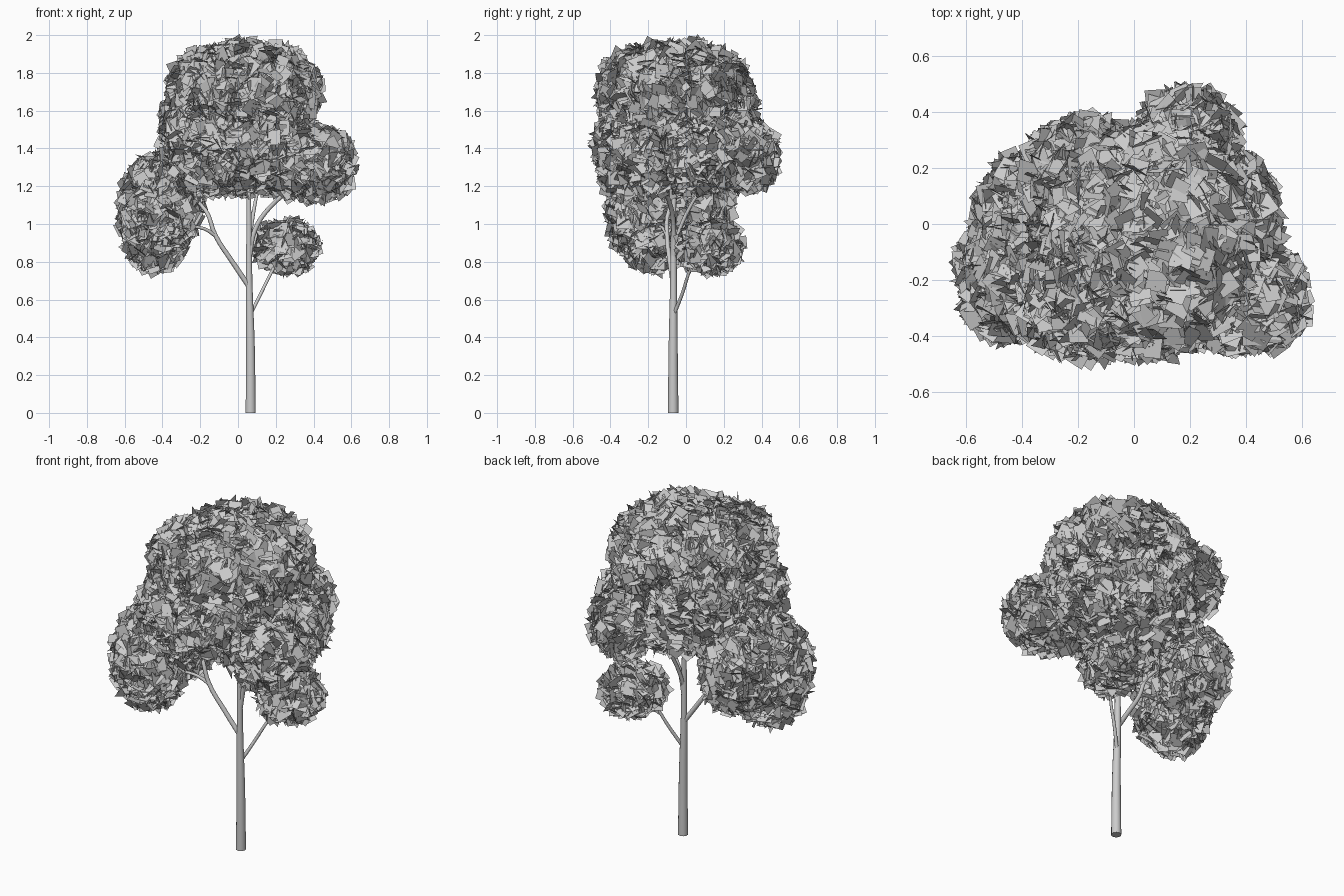
import bpy, bmesh, math, random
from mathutils import Vector, Matrix

if "Cube" in bpy.data.objects:
    bpy.data.objects.remove(bpy.data.objects["Cube"])

random.seed(7)

# Foliage clumps: name, centre, radii, boxiness exponent
CLUMPS = [
    ("crown_top", (0.045, -0.055, 1.70), (0.39, 0.405, 0.268), 2.1),
    ("crown_top_front", (-0.10, -0.21, 1.71), (0.265, 0.255, 0.22), 2.3),
    ("crown_middle", (0.03, -0.055, 1.41), (0.405, 0.42, 0.25), 2.3),
    ("crown_middle_front", (-0.17, -0.25, 1.42), (0.24, 0.225, 0.24), 2.3),
    ("crown_middle_back", (-0.18, 0.15, 1.55), (0.22, 0.23, 0.21), 2.2),
    ("crown_right", (0.375, -0.265, 1.32), (0.235, 0.19, 0.19), 2.6),
    ("crown_right_back", (0.34, -0.01, 1.35), (0.18, 0.27, 0.19), 2.1),
    ("crown_back", (0.19, 0.31, 1.36), (0.18, 0.18, 0.19), 2.0),
    ("crown_left_front", (-0.435, -0.18, 1.06), (0.195, 0.235, 0.31), 2.0),
    ("crown_left_back", (-0.37, 0.04, 1.13), (0.19, 0.21, 0.25), 2.0),
    ("crown_low", (0.255, 0.125, 0.88), (0.16, 0.165, 0.13), 2.2),
]


def level(p, clump):
    """Below 1 inside the clump, 1 on its surface."""
    _, c, r, e = clump
    return sum(abs((p[i] - c[i]) / r[i]) ** e for i in range(3)) ** (1 / e)


def add_leaf_clump(clump):
    """Shell of square leaf cards, leaving out those buried in other clumps."""
    name, c, r, e = clump
    c = Vector(c)
    area = 4 * math.pi * ((r[0]*r[1])**1.6 / 3 + (r[0]*r[2])**1.6 / 3 + (r[1]*r[2])**1.6 / 3) ** (1 / 1.6)
    bm = bmesh.new()
    for _ in range(int(area * 1250)):
        d = Vector([random.gauss(0, 1) for _ in range(3)]).normalized()
        k = sum(abs(v) ** e for v in d) ** (-1 / e) * random.uniform(0.82, 1.0)
        p = c + Vector([d[i] * r[i] * k for i in range(3)])
        if any(level(p, o) < 0.8 for o in CLUMPS if o is not clump):
            continue
        out = Vector([d[i] / r[i] for i in range(3)]).normalized()
        n = out + Vector([random.gauss(0, 0.75) for _ in range(3)])
        rot = n.to_track_quat('Z', 'Y').to_matrix().to_4x4()
        spin = Matrix.Rotation(random.uniform(0, math.tau), 4, 'Z')
        h = random.uniform(0.028, 0.042)
        m = Matrix.Translation(p) @ rot @ spin
        bm.faces.new([bm.verts.new(m @ Vector((x * h, y * h, 0)))
                      for x, y in ((-1, -1), (1, -1), (1, 1), (-1, 1))])
    me = bpy.data.meshes.new(name)
    bm.to_mesh(me)
    bm.free()
    bpy.context.collection.objects.link(bpy.data.objects.new(name, me))


def add_limb(name, points):
    """Tapered round limb through (x, y, z, radius) points."""
    cu = bpy.data.curves.new(name, 'CURVE')
    cu.dimensions = '3D'
    cu.bevel_depth = 1.0
    cu.bevel_resolution = 3
    cu.use_fill_caps = True
    cu.resolution_u = 4
    sp = cu.splines.new('BEZIER')
    sp.bezier_points.add(len(points) - 1)
    for bp, (x, y, z, rad) in zip(sp.bezier_points, points):
        bp.co = (x, y, z)
        bp.radius = rad
        bp.handle_left_type = bp.handle_right_type = 'AUTO'
    tmp = bpy.data.objects.new(name + "_path", cu)
    bpy.context.collection.objects.link(tmp)
    bpy.context.view_layer.update()
    me = bpy.data.meshes.new_from_object(tmp.evaluated_get(bpy.context.evaluated_depsgraph_get()))
    bpy.data.objects.remove(tmp)
    # Weld the caps and point all faces outward
    bm = bmesh.new()
    bm.from_mesh(me)
    bmesh.ops.remove_doubles(bm, verts=bm.verts, dist=0.0002)
    bmesh.ops.recalc_face_normals(bm, faces=bm.faces)
    bm.to_mesh(me)
    bm.free()
    ob = bpy.data.objects.new(name, me)
    bpy.context.collection.objects.link(ob)
    ob.select_set(True)
    bpy.context.view_layer.objects.active = ob
    bpy.ops.object.shade_smooth_by_angle(angle=math.radians(50))
    ob.select_set(False)


# Trunk and branches
add_limb("trunk", [(0.067, -0.068, 0, 0.028), (0.066, -0.068, 0.35, 0.024),
                   (0.059, -0.066, 0.7, 0.018), (0.058, -0.066, 1.0, 0.014),
                   (0.055, -0.06, 1.3, 0.011), (0.05, -0.05, 1.7, 0.006)])
add_limb("branch_left", [(0.058, -0.066, 0.67, 0.014), (-0.03, -0.085, 0.80, 0.013),
                         (-0.12, -0.10, 0.94, 0.012), (-0.17, -0.09, 1.07, 0.011),
                         (-0.30, 0.02, 1.18, 0.006)])
add_limb("twig_left", [(-0.115, -0.10, 0.935, 0.010), (-0.18, -0.12, 0.975, 0.009),
                       (-0.27, -0.14, 0.99, 0.008), (-0.42, -0.17, 1.03, 0.004)])
add_limb("branch_low", [(0.07, -0.06, 0.53, 0.010), (0.12, -0.02, 0.63, 0.009),
                        (0.19, 0.03, 0.77, 0.008), (0.25, 0.12, 0.88, 0.004)])
add_limb("branch_right", [(0.06, -0.066, 0.82, 0.013), (0.09, -0.065, 0.97, 0.013),
                          (0.17, -0.08, 1.09, 0.012), (0.29, -0.13, 1.19, 0.010),
                          (0.42, -0.24, 1.30, 0.005)])
add_limb("branch_back", [(0.058, -0.066, 0.88, 0.011), (0.08, 0.0, 1.05, 0.010),
                         (0.11, 0.09, 1.19, 0.008), (0.18, 0.27, 1.34, 0.004)])

# Foliage
for clump in CLUMPS:
    add_leaf_clump(clump)
